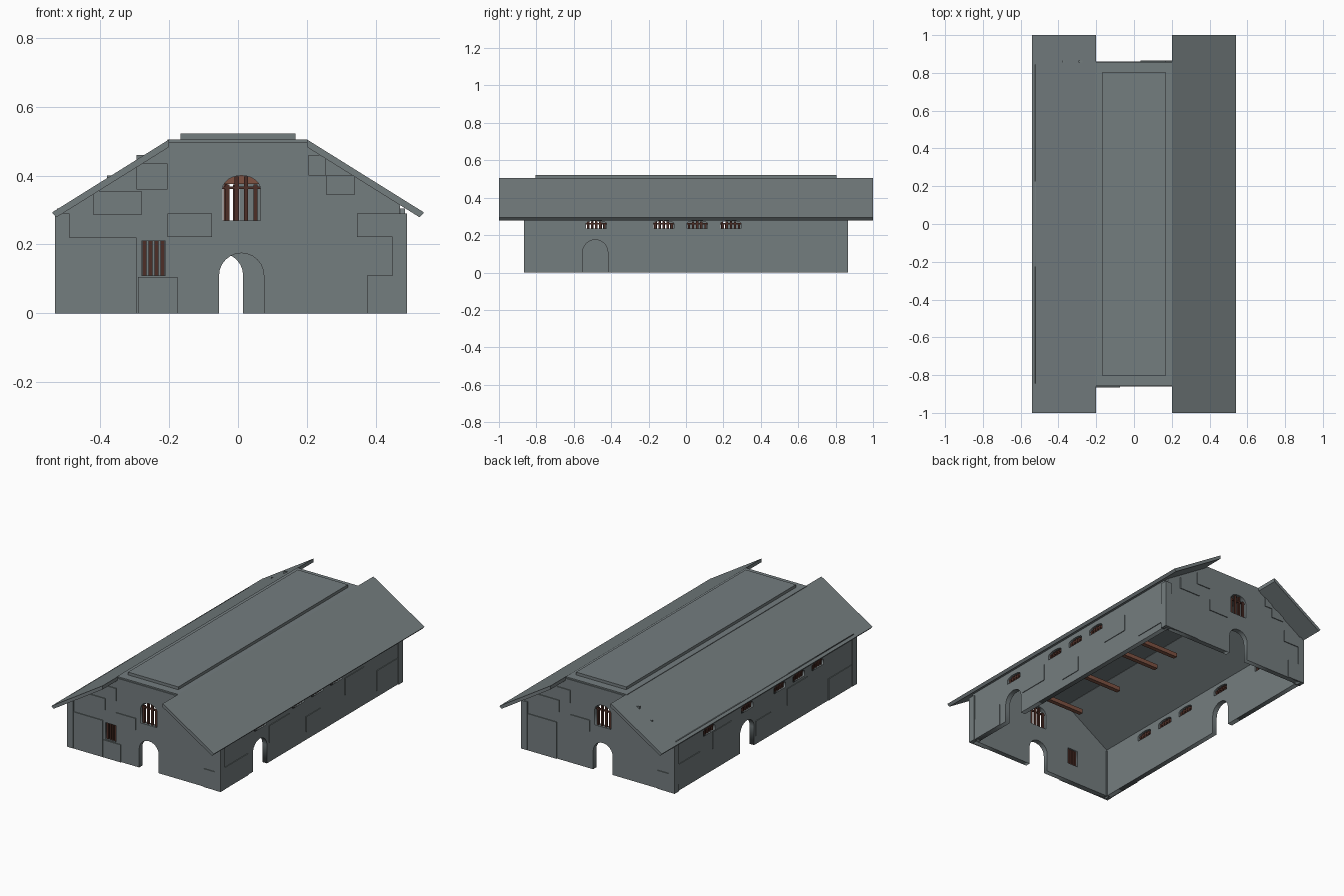
import bpy, bmesh, math
from mathutils import Matrix, Vector

if "Cube" in bpy.data.objects:
    bpy.data.objects.remove(bpy.data.objects["Cube"])


def material(name, rgb):
    m = bpy.data.materials.new(name)
    m.diffuse_color = (*rgb, 1)
    m.use_nodes = True
    m.node_tree.nodes["Principled BSDF"].inputs["Base Color"].default_value = m.diffuse_color
    return m


STONE = material("grey stone", (0.175, 0.205, 0.212))
DARK_WOOD = material("dark wood", (0.075, 0.028, 0.02))
WOOD = material("brown wood", (0.21, 0.085, 0.055))


def mesh_object(name, mesh, mat):
    mesh.materials.clear()
    mesh.materials.append(mat)
    ob = bpy.data.objects.new(name, mesh)
    bpy.context.collection.objects.link(ob)
    return ob


def boxes(name, spans, mat):
    """One object from many boxes, each ((x0, x1), (y0, y1), (z0, z1))."""
    bm = bmesh.new()
    for s in spans:
        size = [abs(b - a) for a, b in s]
        mid = Vector([(a + b) / 2 for a, b in s])
        bmesh.ops.create_cube(bm, size=1, matrix=Matrix.Translation(mid) @ Matrix.Diagonal((*size, 1)))
    mesh = bpy.data.meshes.new(name)
    bm.to_mesh(mesh)
    bm.free()
    return mesh_object(name, mesh, mat)


def arch(c, half, z0, spring, top, n=12):
    """Outline of an arched opening, from bottom left over the top to bottom right."""
    pts = [(c - half, z0)]
    for i in range(n + 1):
        a = math.pi * (1 - i / n)
        pts.append((c + half * math.cos(a), spring + (top - spring) * math.sin(a)))
    return pts + [(c + half, z0)]


def wall(name, outline, holes, along, pos, thick=0.03):
    """Flat wall with window holes; along is 'x' (gable) or 'y' (long side)."""
    cu = bpy.data.curves.new(name, 'CURVE')
    cu.dimensions = '2D'
    cu.fill_mode = 'BOTH'
    cu.extrude = thick / 2
    for pts in [outline] + holes:
        sp = cu.splines.new('POLY')
        sp.points.add(len(pts) - 1)
        for p, (u, v) in zip(sp.points, pts):
            p.co = (u, v, 0, 1)
        sp.use_cyclic_u = True
    tmp = bpy.data.objects.new("wall_curve", cu)
    bpy.context.collection.objects.link(tmp)
    deps = bpy.context.evaluated_depsgraph_get()
    mesh = bpy.data.meshes.new_from_object(tmp.evaluated_get(deps))
    bpy.data.objects.remove(tmp)
    if along == 'x':
        m = Matrix(((1, 0, 0, 0), (0, 0, -1, pos), (0, 1, 0, 0), (0, 0, 0, 1)))
    else:
        m = Matrix(((0, 0, 1, pos), (1, 0, 0, 0), (0, 1, 0, 0), (0, 0, 0, 1)))
    mesh.transform(m)
    return mesh_object(name, mesh, STONE)


def place(along, pos, u, z, depth):
    """Box span on a wall plane."""
    d = (pos - depth / 2, pos + depth / 2)
    return (u, d, z) if along == 'x' else (d, u, z)


def bars(name, along, pos, c, half, z0, z1, count, rail=None):
    step = 2 * half / count
    spans = []
    for i in range(count):
        u = c - half + step * (i + 0.5)
        drop = 0.35 * (z1 - z0) * ((u - c) / half) ** 2 if rail else 0
        spans.append(place(along, pos, (u - 0.006, u + 0.006), (z0, z1 - drop), 0.012))
    if rail:
        spans.append(place(along, pos, (c - half, c + half), (rail - 0.004, rail + 0.004), 0.01))
    boxes(name, spans, DARK_WOOD)


L, R, F, B = -0.51, 0.47, -0.845, 0.845   # wall centre planes
slope = lambda x: 0.495 - 0.632 * (abs(x) - 0.2)

# gable walls with arched door, arched upper window, small square front window
for name, pos, c in (("front", F, 0.01), ("back", B, -0.05)):
    outline = ([(L, 0)] + arch(c, 0.065, 0, 0.11, 0.175) +
               [(R, 0), (R, slope(R)), (0.2, 0.497), (-0.205, 0.497), (L, slope(L))])
    holes = [arch(c, 0.055, 0.27, 0.36, 0.40)]
    if name == "front":
        holes.append([(-0.28, 0.11), (-0.21, 0.11), (-0.21, 0.21), (-0.28, 0.21)])
        bars("front_small_window_bars", 'x', pos, -0.245, 0.035, 0.11, 0.21, 4)
    wall(name + "_wall", outline, holes, 'x', pos)
    bars(name + "_upper_window_bars", 'x', pos, c, 0.055, 0.27, 0.40, 4, 0.365)

# long side walls with one door and a row of low arched windows
for name, pos, door, wins in (("right", R, -0.485, (-0.48, -0.12, 0.06, 0.24)),
                              ("left", L, 0.17, (-0.50, -0.32, -0.14, 0.17, 0.53))):
    outline = [(F, 0)] + arch(door, 0.067, 0, 0.11, 0.175) + [(B, 0), (B, 0.305), (F, 0.305)]
    wall(name + "_wall", outline, [arch(w, 0.055, 0.235, 0.262, 0.277, 8) for w in wins], 'y', pos)
    for i, w in enumerate(wins):
        bars(f"{name}_window_bars_{i + 1}", 'y', pos, w, 0.055, 0.235, 0.275, 5, 0.262)

# corner posts
boxes("corner_posts", [((x - 0.021, x + 0.021), (y - 0.021, y + 0.021), (0, 0.29))
                       for x in (L, R) for y in (F, B)], STONE)

# shallow stone blocks on the gables and sides
gable_blocks = [(-0.42, -0.28, 0.285, 0.355), (-0.205, -0.075, 0.222, 0.29),
                (-0.295, -0.205, 0.36, 0.435), (-0.49, -0.295, 0, 0.22),
                (-0.29, -0.175, 0, 0.105), (0.375, 0.46, 0, 0.11),
                (0.345, 0.46, 0.222, 0.29), (0.205, 0.255, 0.40, 0.46), (0.255, 0.34, 0.345, 0.40)]
spans = []
for u0, u1, z0, z1 in gable_blocks:
    spans.append(((u0, u1), (F - 0.02, F - 0.01), (z0, z1)))
    if z0 > 0 or u0 < -0.4 or u0 > 0.3:
        spans.append(((-0.04 - u1, -0.04 - u0), (B + 0.01, B + 0.02), (z0, z1)))
boxes("gable_stone_blocks", spans, STONE)
side_blocks = [(-0.82, -0.60, 0, 0.13), (-0.40, -0.21, 0.12, 0.22), (-0.05, 0.09, 0.05, 0.14),
               (0.32, 0.50, 0.13, 0.23), (0.62, 0.82, 0.04, 0.16)]
boxes("side_stone_blocks",
      [((x, x + 0.009), (a, b), (c, d)) for x in (R + 0.01, L - 0.019)
       for a, b, c, d in side_blocks], STONE)

# sloping roof slabs
for side, s in (("left", -1), ("right", 1)):
    bm = bmesh.new()
    prof = [(0.2, 0.505), (0.54, 0.293), (0.527, 0.279), (0.2, 0.483)]
    face = bm.faces.new([bm.verts.new((s * x, -1, z)) for x, z in prof])
    ext = bmesh.ops.extrude_face_region(bm, geom=[face])
    bmesh.ops.translate(bm, vec=(0, 2, 0), verts=[v for v in ext["geom"] if isinstance(v, bmesh.types.BMVert)])
    bmesh.ops.recalc_face_normals(bm, faces=bm.faces)
    mesh = bpy.data.meshes.new(side + "_roof")
    bm.to_mesh(mesh)
    bm.free()
    mesh_object(side + "_roof", mesh, STONE)

# flat roof centre and its raised panel
boxes("flat_roof", [((-0.205, 0.2), (-0.855, 0.855), (0.485, 0.505))], STONE)
boxes("raised_roof_panel", [((-0.167, 0.167), (-0.805, 0.805), (0.50, 0.522))], STONE)

# ceiling beams
boxes("ceiling_beams", [((-0.205, 0.205), (y - 0.013, y + 0.013), (0.375, 0.40))
                        for y in (-0.71, -0.38, -0.05, 0.12, 0.45)], WOOD)
